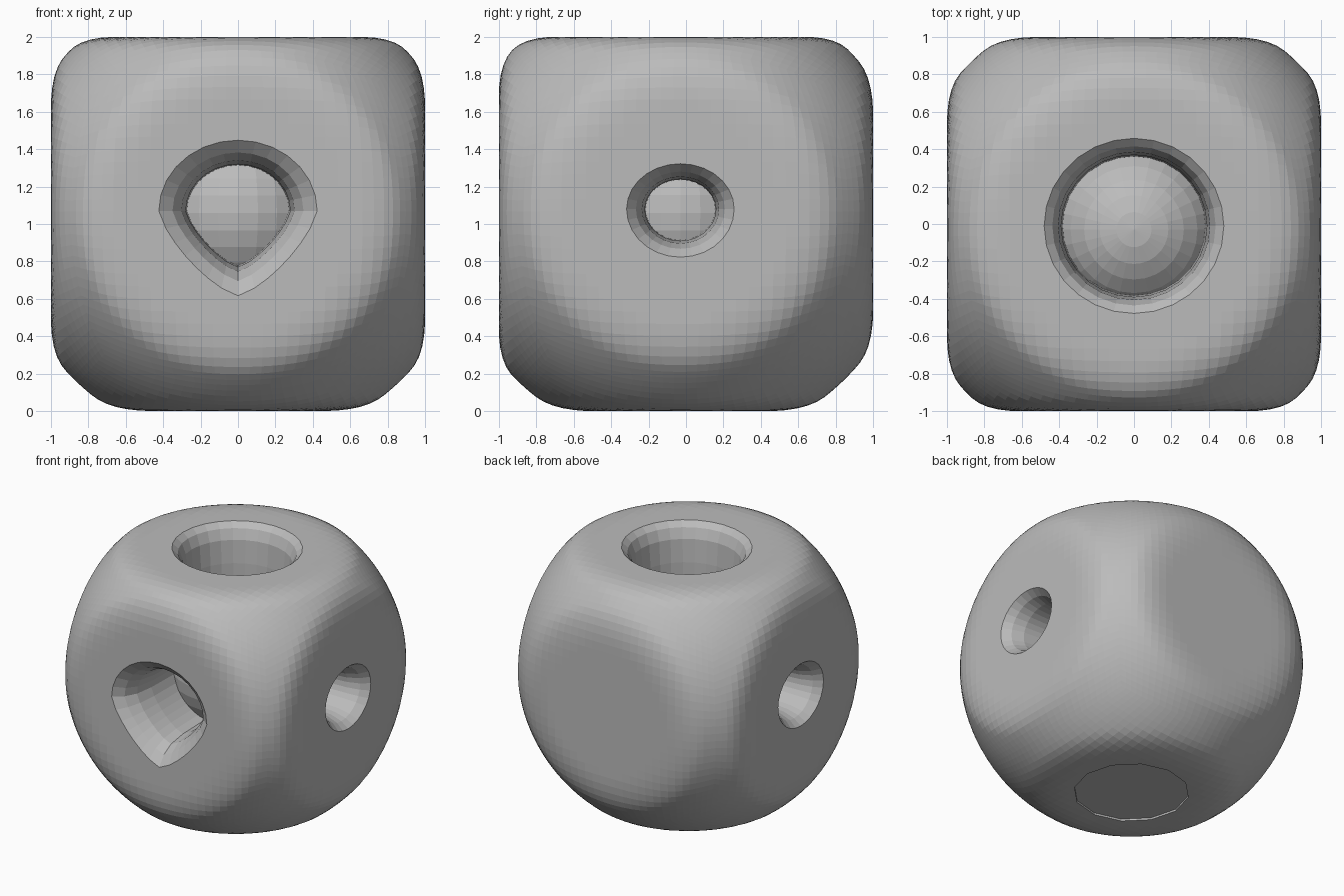
import bpy, bmesh, math
from mathutils import Vector, Matrix

default = bpy.data.objects.get("Cube")
if default:
    bpy.data.objects.remove(default, do_unlink=True)

CENTRE = Vector((0, -0.03, 1.06))
X, Y, Z = Vector((1, 0, 0)), Vector((0, 1, 0)), Vector((0, 0, 1))

# One plain grey for every part
grey = bpy.data.materials.new("grey")
grey.use_nodes = True
colour = (0.5, 0.5, 0.5, 1)
grey.diffuse_color = colour
grey.node_tree.nodes["Principled BSDF"].inputs["Base Color"].default_value = colour


def make_object(name, bm):
    bmesh.ops.recalc_face_normals(bm, faces=bm.faces)
    mesh = bpy.data.meshes.new(name)
    bm.to_mesh(mesh)
    bm.free()
    mesh.materials.append(grey)
    obj = bpy.data.objects.new(name, mesh)
    bpy.context.collection.objects.link(obj)
    return obj


def smooth_min(a, b, k):
    h = max(k - abs(a - b), 0) / k
    return min(a, b) - h * h * k / 4


def rounded_block():
    """Cube trimmed by a slightly raised sphere, with soft edges between."""
    bm = bmesh.new()
    bmesh.ops.create_cube(bm, size=2)
    bmesh.ops.subdivide_edges(bm, edges=bm.edges, cuts=29, use_grid_fill=True)
    for v in bm.verts:
        ray = v.co + Z - CENTRE
        reach = ray.length
        v.co = CENTRE + ray.normalized() * smooth_min(reach, 1.25, 0.1)
    return make_object("pierced_shell", bm)


def flared_cutter(name, u, v, origin, rx, top, bottom, power, rings, sides=28):
    """Tapered hole; rings are (distance outward, scale) pairs."""
    out = u.cross(v)
    bm = bmesh.new()
    loops = []
    for depth, scale in rings:
        loop = []
        for i in range(sides):
            a = math.tau * i / sides
            c, s = math.cos(a), math.sin(a)
            p = 2 if s >= 0 else power
            r = (abs(c) ** p + abs(s) ** p) ** (-1 / p) * scale
            high = top if s >= 0 else bottom
            loop.append(bm.verts.new(origin + u * c * r * rx + v * s * r * high + out * depth))
        loops.append(loop)
    for low, up in zip(loops, loops[1:]):
        for i in range(sides):
            j = (i + 1) % sides
            bm.faces.new((low[i], low[j], up[j], up[i]))
    bm.faces.new(loops[0])
    bm.faces.new(loops[-1])
    obj = make_object(name, bm)
    obj.hide_render = True
    return obj


shell = rounded_block()

# Mouths flare outward and narrow toward the core
wide = [(0.05, 0.95), (0.7, 1), (0.85, 1.08), (0.94, 1.25), (1.02, 1.6), (1.2, 1.6)]
bore = [(1, 0.96), (1.7, 1), (1.88, 1.04), (1.96, 1.12), (2.01, 1.26), (2.2, 1.26)]
dent = [(-0.1, 1), (0.015, 1)]
side = Vector((0, -0.03, 1.08))
cutters = [
    flared_cutter("front_hole", X, Z, Vector((0, 0, 1.07)), 0.28, 0.25, 0.3, 1.35, wide),
    flared_cutter("left_hole", Y, Z, side, 0.19, 0.16, 0.17, 2, wide),
    flared_cutter("right_hole", -Y, Z, side, 0.19, 0.16, 0.17, 2, wide),
    flared_cutter("top_bore", X, Y, Vector((0, -0.01, 0)), 0.39, 0.38, 0.38, 2, bore),
    flared_cutter("bottom_dent", X, Y, Vector((0, -0.03, 0)), 0.42, 0.42, 0.42, 2, dent, 12),
]
for cutter in cutters:
    mod = shell.modifiers.new(cutter.name, "BOOLEAN")
    mod.operation = "DIFFERENCE"
    mod.solver = "EXACT"
    mod.object = cutter

# Bake the holes and drop the cutters
bpy.context.view_layer.update()
graph = bpy.context.evaluated_depsgraph_get()
baked = bpy.data.meshes.new_from_object(shell.evaluated_get(graph))
shell.modifiers.clear()
shell.data = baked
for cutter in cutters:
    bpy.data.objects.remove(cutter, do_unlink=True)

# Ball caught in the middle, seen through every opening
bm = bmesh.new()
bmesh.ops.create_uvsphere(bm, u_segments=28, v_segments=16, radius=0.48,
                          matrix=Matrix.Translation(CENTRE))
make_object("inner_ball", bm)
